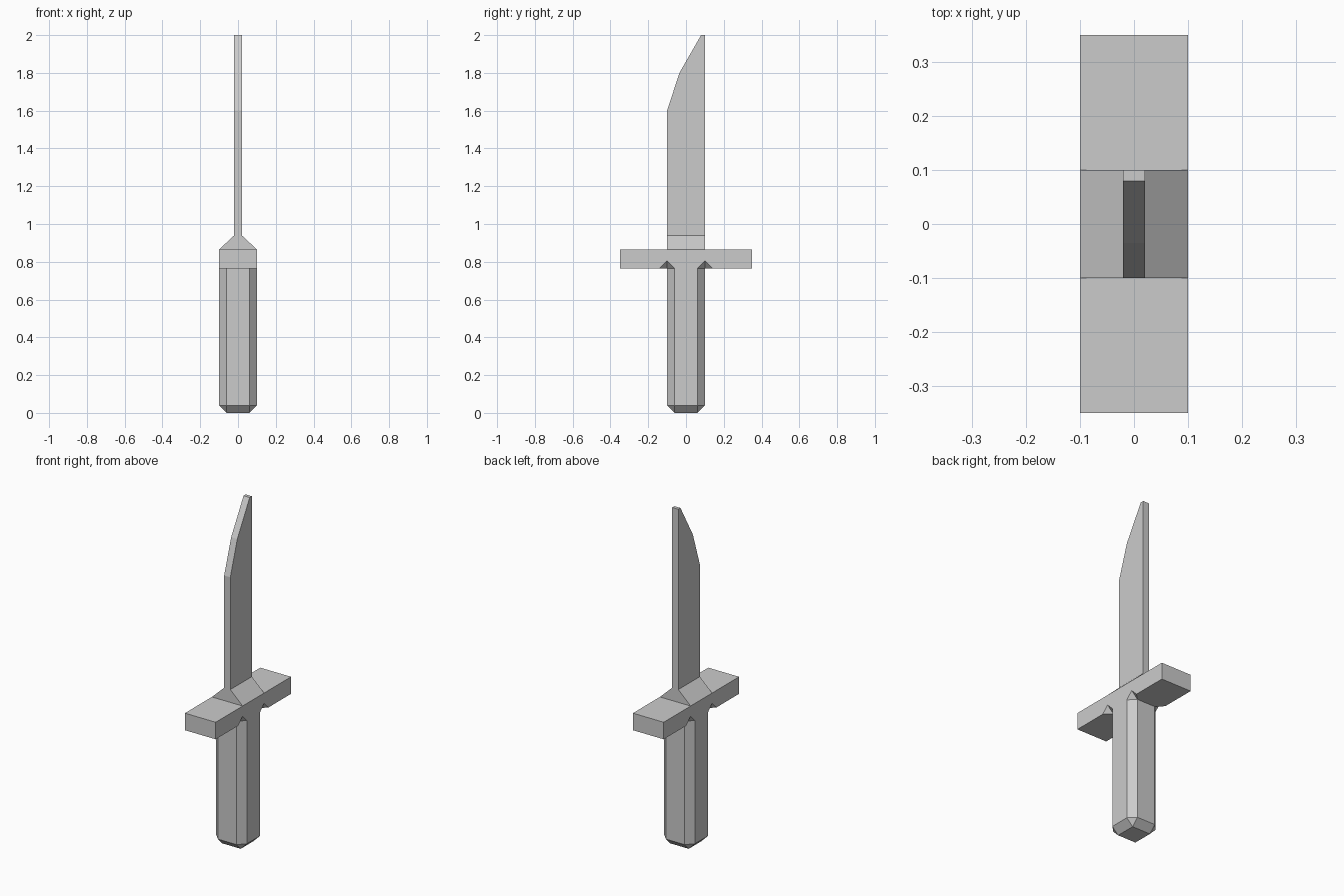
import bpy, bmesh

if "Cube" in bpy.data.objects:
    bpy.data.objects.remove(bpy.data.objects["Cube"])

grey = bpy.data.materials.new("plain grey")
grey.diffuse_color = (0.6, 0.6, 0.6, 1)
grey.use_nodes = True
grey.node_tree.nodes["Principled BSDF"].inputs["Base Color"].default_value = grey.diffuse_color

W, C = 0.10, 0.06            # grip half width, half width of its flat sides
L, T = 0.35, 0.02            # guard half length, blade half thickness
Z_CUT, Z_LOW, Z_TOP, Z_BLADE = 0.04, 0.765, 0.865, 0.94
N = W - C                    # chamfer size


def make(name, faces, mirrored=True):
    """Build faces; a quarter (x > 0, y > 0) is repeated on all four sides."""
    bm = bmesh.new()
    signs = [(1, 1), (-1, 1), (1, -1), (-1, -1)] if mirrored else [(1, 1)]
    for sx, sy in signs:
        for face in faces:
            pts = [(x * sx, y * sy, z) for x, y, z in face]
            if sx * sy < 0:
                pts.reverse()
            bm.faces.new([bm.verts.new(p) for p in pts])
    bmesh.ops.remove_doubles(bm, verts=bm.verts, dist=1e-5)
    bmesh.ops.dissolve_limit(bm, angle_limit=0.01, verts=bm.verts, edges=bm.edges)
    mesh = bpy.data.meshes.new(name)
    bm.to_mesh(mesh)
    bm.free()
    mesh.materials.append(grey)
    obj = bpy.data.objects.new(name, mesh)
    bpy.context.collection.objects.link(obj)
    return obj


# Grip: eight-sided bar with a chamfered foot, open where it meets the guard
make("grip", [
    [(W, 0, Z_CUT), (W, C, Z_CUT), (W, C, Z_LOW), (W, 0, Z_LOW)],
    [(W, C, Z_CUT), (C, W, Z_CUT), (C, W, Z_LOW), (W, C, Z_LOW)],
    [(C, W, Z_CUT), (0, W, Z_CUT), (0, W, Z_LOW), (C, W, Z_LOW)],
    [(C, 0, 0), (C, C, 0), (W, C, Z_CUT), (W, 0, Z_CUT)],
    [(C, C, 0), (C, W, Z_CUT), (W, C, Z_CUT)],
    [(C, C, 0), (0, C, 0), (0, W, Z_CUT), (C, W, Z_CUT)],
    [(0, 0, 0), (0, C, 0), (C, C, 0), (C, 0, 0)],
])

# Guard: crossbar with a small notch above each grip chamfer
notch = (W, W, Z_LOW + N)
make("guard", [
    [(W, 0, Z_LOW), (W, C, Z_LOW), notch, (W, W, Z_TOP), (W, 0, Z_TOP)],
    [notch, (W, W + N, Z_LOW), (W, L, Z_LOW), (W, L, Z_TOP), (W, W, Z_TOP)],
    [(W, C, Z_LOW), (C, W, Z_LOW), notch],
    [(C, W, Z_LOW), (W, W + N, Z_LOW), notch],
    [(0, W, Z_LOW), (0, L, Z_LOW), (W, L, Z_LOW), (W, W + N, Z_LOW), (C, W, Z_LOW)],
    [(W, L, Z_LOW), (0, L, Z_LOW), (0, L, Z_TOP), (W, L, Z_TOP)],
    [(0, W, Z_TOP), (W, W, Z_TOP), (W, L, Z_TOP), (0, L, Z_TOP)],
])

# Collar: wedge narrowing from the guard to the blade
make("collar", [
    [(W, 0, Z_TOP), (W, W, Z_TOP), (T, W, Z_BLADE), (T, 0, Z_BLADE)],
    [(W, W, Z_TOP), (0, W, Z_TOP), (0, W, Z_BLADE), (T, W, Z_BLADE)],
])

# Blade: flat profile with an angled tip, open at its base
profile = [(W, Z_BLADE), (W, 2.0), (0.08, 2.0), (-0.035, 1.8), (-W, 1.6), (-W, Z_BLADE)]
blade = [[(T, y, z) for y, z in profile], [(-T, y, z) for y, z in reversed(profile)]]
for (y0, z0), (y1, z1) in zip(profile, profile[1:]):
    blade.append([(T, y1, z1), (T, y0, z0), (-T, y0, z0), (-T, y1, z1)])
make("blade", blade, mirrored=False)
